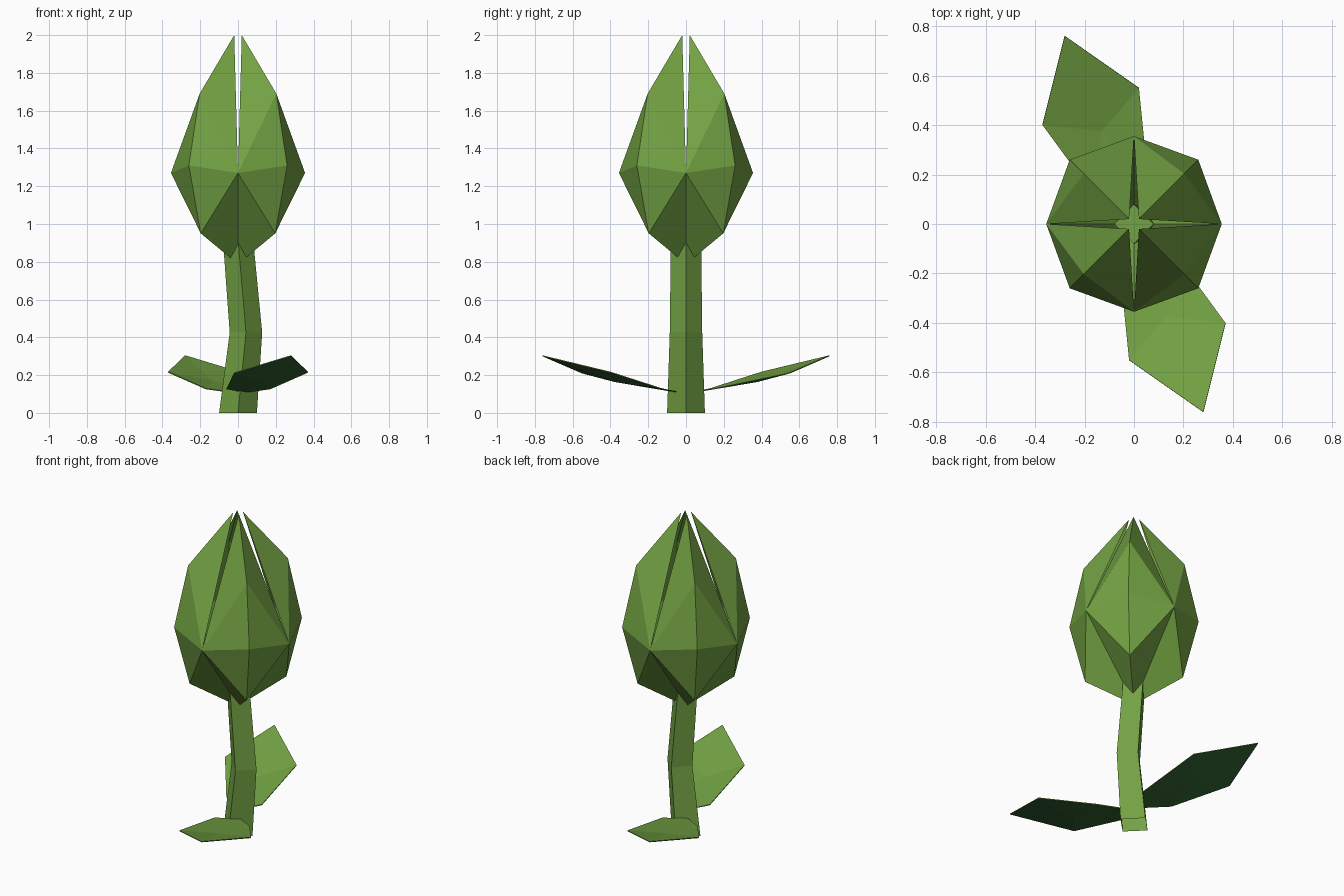
import bpy
from math import cos, sin, pi
from mathutils import Matrix

cube = bpy.data.objects.get("Cube")
if cube:
    bpy.data.objects.remove(cube, do_unlink=True)


def make_material(name, color):
    mat = bpy.data.materials.new(name)
    mat.use_nodes = True
    mat.diffuse_color = color
    node = next(n for n in mat.node_tree.nodes if n.type == 'BSDF_PRINCIPLED')
    node.inputs["Base Color"].default_value = color
    node.inputs["Roughness"].default_value = 0.9
    return mat


light_green = make_material("light green", (0.17, 0.36, 0.056, 1))
dark_green = make_material("dark green", (0.036, 0.135, 0.034, 1))


def make_object(name, verts, faces, materials, turn=0.0):
    mesh = bpy.data.meshes.new(name)
    mesh.from_pydata(verts, [], faces)
    mesh.transform(Matrix.Rotation(turn, 4, 'Z'))
    for mat in materials:
        mesh.materials.append(mat)
    obj = bpy.data.objects.new(name, mesh)
    bpy.context.collection.objects.link(obj)
    return obj


# Stem: four-sided tube, gently bent, open at the bottom
rings = [(0, 0, 0.1), (0.042, 0.425, 0.086), (0, 0.92, 0.08)]
verts = [(x + r * cos(i * pi / 2), r * sin(i * pi / 2), z)
         for x, z, r in rings for i in range(4)]
faces = [(k + i, k + (i + 1) % 4, k + 4 + (i + 1) % 4, k + 4 + i)
         for k in (0, 4) for i in range(4)]
faces.append((8, 9, 10, 11))
make_object("stem", verts, faces, [light_green])

# Petals: a ridge on the diagonal, with a side and a notch corner on each flank
ridge = [(0.02, 2.0), (0.203, 1.69), (0.26, 1.31), (0.197, 0.95), (0.04, 0.82)]
petal_verts = [(d, d, z) for d, z in ridge]
petal_verts += [(0.355, 0, 1.27), (0.072, 0, 0.89), (0, 0.355, 1.27), (0, 0.072, 0.89)]
petal_faces = [(5, 1, 0), (5, 2, 1), (5, 3, 2), (5, 6, 4, 3),
               (7, 0, 1), (7, 1, 2), (7, 2, 3), (7, 3, 4, 8)]
for i, side in enumerate(("back_left", "back_right", "front_right", "front_left")):
    make_object("petal_" + side, petal_verts, petal_faces, [light_green], i * pi / 2)

# Leaves: folded sheets with a dark underside
leaf_verts = [
    (0.04, -0.04, 0.112),    # base
    (0.17, -0.127, 0.13),    # base left
    (0.37, -0.4, 0.218),     # widest left
    (0.28, -0.76, 0.305),    # tip
    (-0.02, -0.55, 0.214),   # widest right
    (-0.06, -0.15, 0.13),    # base right
    (0.13, -0.375, 0.168),   # middle of the fold
]
leaf_faces = [(0, 6, 1), (1, 6, 2), (6, 3, 2), (6, 4, 3), (5, 4, 6), (0, 5, 6)]
leaf_faces = [tuple(reversed(f)) for f in leaf_faces]
for name, turn in (("front_leaf", 0), ("back_leaf", pi)):
    leaf = make_object(name, leaf_verts, leaf_faces, [light_green, dark_green], turn)
    if leaf.data.polygons[0].normal.z < 0:
        leaf.data.flip_normals()
    solid = leaf.modifiers.new("underside", 'SOLIDIFY')
    solid.thickness = 0.005
    solid.offset = -1
    solid.material_offset = 1
